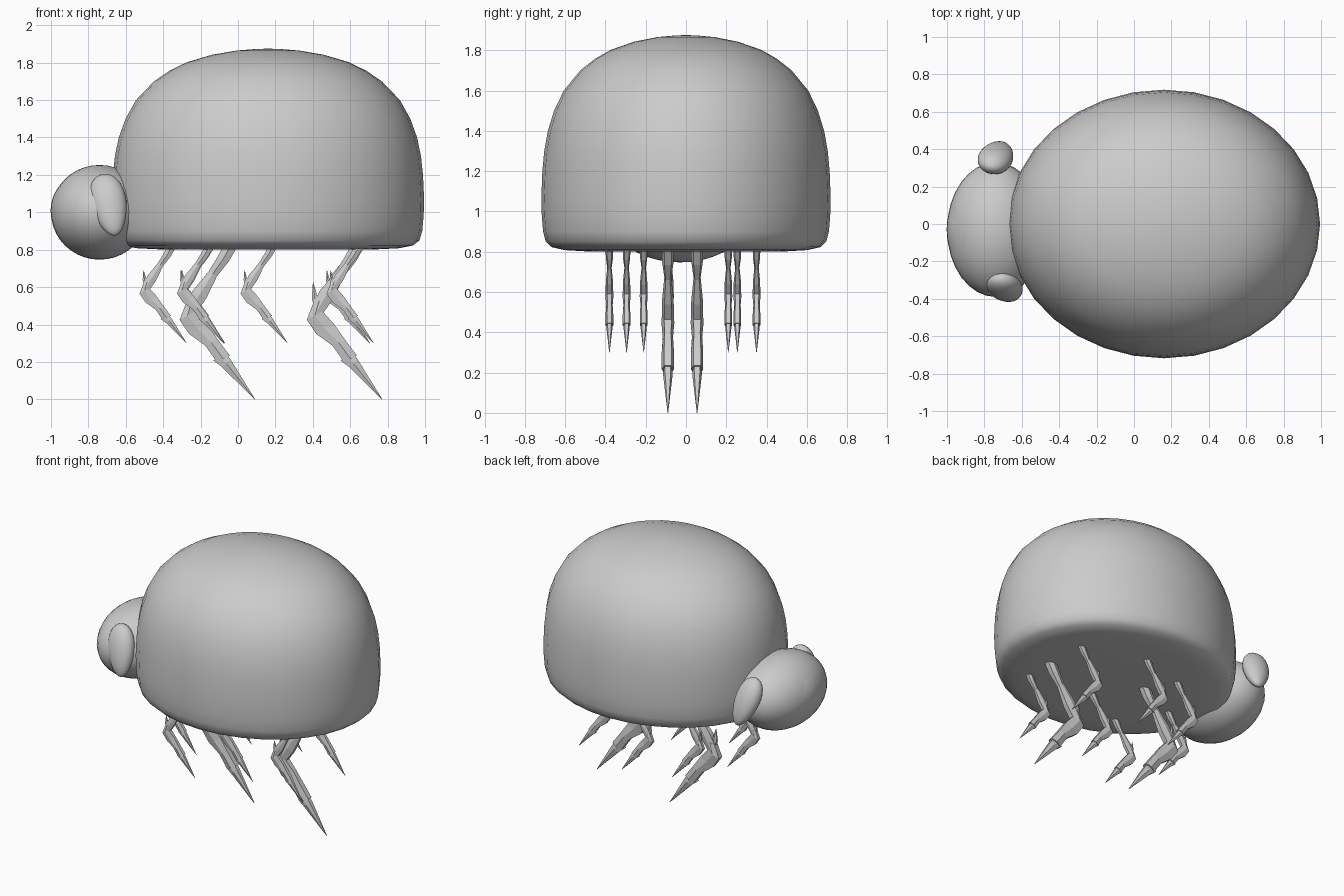
import bpy, bmesh, math
from mathutils import Matrix, Vector, Euler

if "Cube" in bpy.data.objects:
    bpy.data.objects.remove(bpy.data.objects["Cube"], do_unlink=True)

grey = bpy.data.materials.new("plain_grey")
grey.use_nodes = True
tone = (0.6, 0.6, 0.6, 1)
grey.diffuse_color = tone
grey.node_tree.nodes["Principled BSDF"].inputs["Base Color"].default_value = tone


def finish(name, bm, smooth):
    bmesh.ops.recalc_face_normals(bm, faces=bm.faces)
    mesh = bpy.data.meshes.new(name)
    bm.to_mesh(mesh)
    bm.free()
    mesh.materials.append(grey)
    obj = bpy.data.objects.new(name, mesh)
    bpy.context.collection.objects.link(obj)
    if smooth:
        mesh.shade_smooth()
    return obj


def loft(bm, rings):
    """Bridge rings of points that all have the same count and cap both ends."""
    loops = [[bm.verts.new(p) for p in ring] for ring in rings]
    n = len(loops[0])
    for a, b in zip(loops, loops[1:]):
        for i in range(n):
            j = (i + 1) % n
            bm.faces.new((a[i], a[j], b[j], b[i]))
    bm.faces.new(loops[0])
    bm.faces.new(loops[-1])


def ellipsoid(name, centre, radii, turn=(0, 0, 0), taper=0.0):
    bm = bmesh.new()
    bmesh.ops.create_uvsphere(bm, u_segments=32, v_segments=20, radius=1)
    for v in bm.verts:
        k = 1 + taper * v.co.z
        v.co.x *= k
        v.co.y *= k
    spin = Euler([math.radians(a) for a in turn]).to_matrix().to_4x4()
    bm.transform(Matrix.Translation(centre) @ spin @ Matrix.Diagonal((*radii, 1)))
    return finish(name, bm, True)


# Domed shell: (fraction of full width, height)
profile = [(0.3, 0.8), (0.7, 0.802), (0.84, 0.808), (0.93, 0.823), (0.97, 0.85),
           (0.988, 0.9), (0.997, 0.98), (1, 1.07), (0.993, 1.2), (0.98, 1.3),
           (0.955, 1.4), (0.912, 1.5), (0.845, 1.6), (0.73, 1.7), (0.63, 1.757),
           (0.52, 1.802), (0.36, 1.842), (0.2, 1.865), (0.08, 1.873), (0.01, 1.875)]
bm = bmesh.new()
loft(bm, [[(0.16 + 0.835 * r * math.cos(t), 0.718 * r * math.sin(t), z)
           for t in (math.tau * i / 32 for i in range(32))] for r, z in profile])
finish("shell", bm, True)

# Head, slightly raised face and hanging ears
ellipsoid("head", (-0.74, -0.03, 1.0), (0.26, 0.36, 0.253))
ellipsoid("face", (-0.79, -0.03, 1.01), (0.212, 0.275, 0.21))
ellipsoid("right_ear", (-0.69, -0.34, 1.04), (0.095, 0.065, 0.175), (-18, -12, 0), 0.18)
ellipsoid("left_ear", (-0.735, 0.36, 1.06), (0.09, 0.065, 0.17), (24, -8, -12), 0.18)

# Leg sections: (x, z below shell, half thickness, half width)
thigh = [(0.17, 0.06, 0.022, 0.02), (0.12, -0.03, 0.02, 0.018),
         (0.085, -0.08, 0.016, 0.011), (0.04, -0.15, 0.026, 0.018),
         (0.01, -0.2, 0.022, 0.019)]
shin = [(0.015, -0.17, 0.024, 0.017), (0.0, -0.22, 0.03, 0.02),
        (0.035, -0.265, 0.034, 0.016), (0.08, -0.31, 0.023, 0.019),
        (0.12, -0.365, 0.024, 0.019)]
foot = [(0.105, -0.355, 0.024, 0.013), (0.13, -0.38, 0.019, 0.015),
        (0.225, -0.5, 0.001, 0.001)]
spur = [(0.012, -0.19, 0.014, 0.012), (0.0, -0.16, 0.01, 0.009),
        (-0.005, -0.11, 0.001, 0.001)]


def leg(name, x, y, size):
    bm = bmesh.new()
    for part in (thigh, shin, foot, spur):
        start, end = part[0], part[-1]
        along = Vector((end[0] - start[0], 0, end[1] - start[1])).normalized()
        across = Vector((along.z, 0, -along.x))
        side = Vector((0, 1, 0))
        rings = []
        for px, pz, h, w in part:
            c = Vector((px, 0, pz))
            rings.append([c + across * h * a + side * w * b
                          for a, b in ((1, 0.6), (0, 1), (-1, 0.6),
                                       (-1, -0.6), (0, -1), (1, -0.6))])
        loft(bm, rings)
    bm.transform(Matrix.Translation((x, y, 0.8)) @ Matrix.Scale(size, 4))
    finish(name, bm, False)


# Knee position of each leg
small_legs = [(-0.5, -0.08), (-0.3, -0.38), (-0.295, 0.255), (0.04, -0.21),
              (0.04, 0.35), (0.5, -0.295), (0.48, 0.21)]
for i, (x, y) in enumerate(small_legs):
    leg(f"small_leg_{i + 1}", x, y, 1.0)
leg("large_leg_front", -0.27, 0.055, 1.6)
leg("large_leg_rear", 0.41, -0.09, 1.6)
